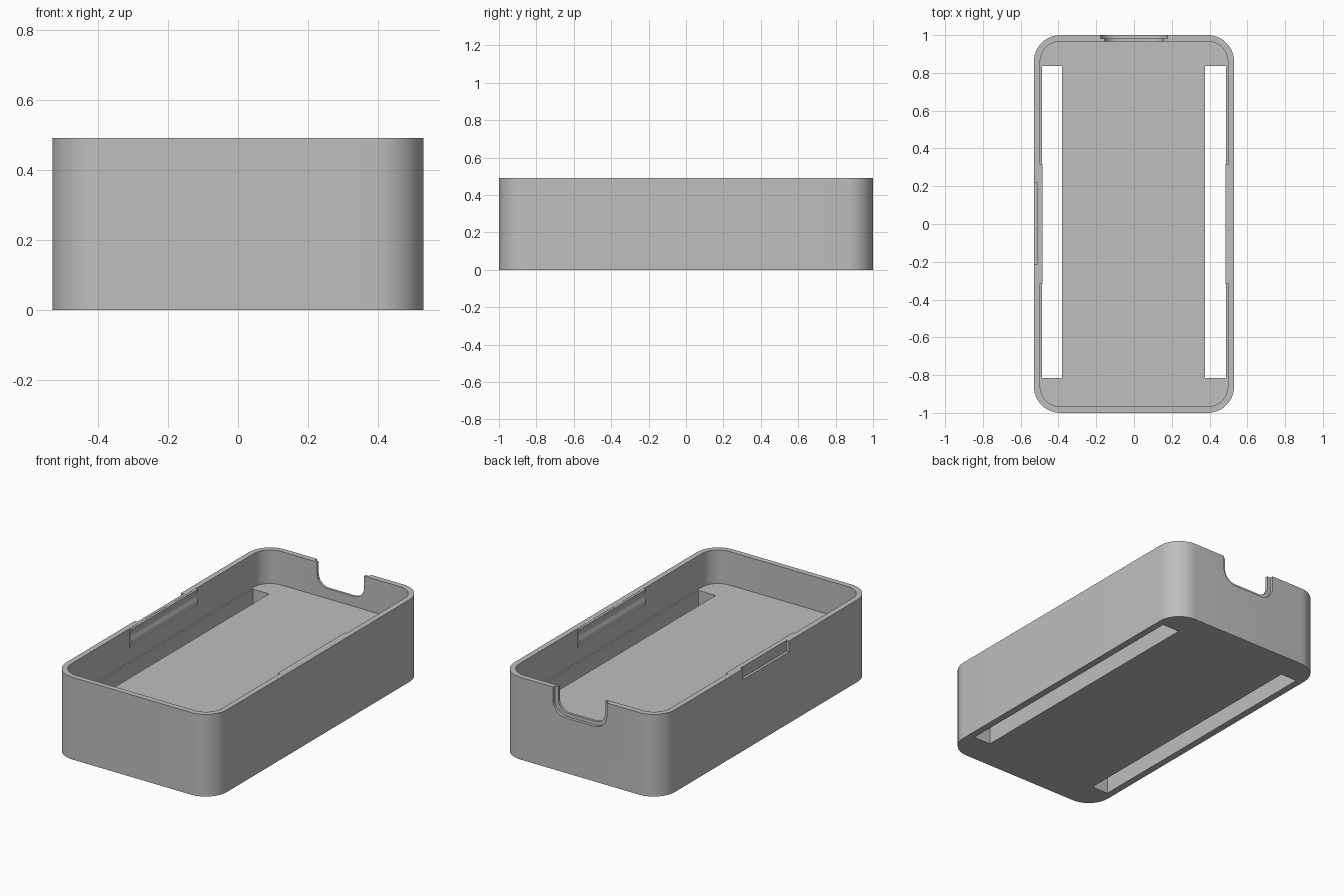
import bpy, bmesh
from math import sin, cos, pi, radians

cube = bpy.data.objects.get("Cube")
if cube:
    bpy.data.objects.remove(cube, do_unlink=True)

HALF_X, HALF_Y, HEIGHT = 0.53, 1.0, 0.49
WALL, FLOOR, CORNER = 0.033, 0.29, 0.14

grey = bpy.data.materials.new("plain grey")
grey.use_nodes = True
colour = (0.52, 0.52, 0.52, 1)
grey.diffuse_color = colour
grey.node_tree.nodes["Principled BSDF"].inputs["Base Color"].default_value = colour


def rounded_rect(u0, u1, v0, v1, r, steps=12):
    """Outline of a rectangle with rounded corners, counter-clockwise."""
    centres = [(u1 - r, v1 - r), (u0 + r, v1 - r), (u0 + r, v0 + r), (u1 - r, v0 + r)]
    points = []
    for quarter, (cu, cv) in enumerate(centres):
        for i in range(steps + 1):
            a = (quarter + i / steps) * pi / 2
            points.append((cu + r * cos(a), cv + r * sin(a)))
    return points


def prism(name, outline, lo, hi, axis="z"):
    """Extrude an outline along z (in xy) or along y (in xz)."""
    place = (lambda u, v, w: (u, v, w)) if axis == "z" else (lambda u, v, w: (u, w, v))
    bm = bmesh.new()
    rings = [[bm.verts.new(place(u, v, w)) for u, v in outline] for w in (lo, hi)]
    n = len(outline)
    for ring in rings:
        bm.faces.new(ring)
    for i in range(n):
        j = (i + 1) % n
        bm.faces.new((rings[0][i], rings[0][j], rings[1][j], rings[1][i]))
    bmesh.ops.recalc_face_normals(bm, faces=bm.faces)
    mesh = bpy.data.meshes.new(name)
    bm.to_mesh(mesh)
    bm.free()
    mesh.materials.append(grey)
    obj = bpy.data.objects.new(name, mesh)
    bpy.context.collection.objects.link(obj)
    return obj


def block(name, x0, x1, y0, y1, z0, z1):
    return prism(name, [(x0, y0), (x1, y0), (x1, y1), (x0, y1)], z0, z1)


def select(obj):
    bpy.ops.object.select_all(action="DESELECT")
    obj.select_set(True)
    bpy.context.view_layer.objects.active = obj


def cut(target, cutter):
    cutter.hide_render = True
    mod = target.modifiers.new("cut", "BOOLEAN")
    mod.operation, mod.solver, mod.object = "DIFFERENCE", "EXACT", cutter
    select(target)
    bpy.ops.object.modifier_apply(modifier=mod.name)
    bpy.data.objects.remove(cutter, do_unlink=True)


def smooth(obj):
    select(obj)
    bpy.ops.object.shade_smooth_by_angle(angle=radians(30))


# Tray body with a shallow cavity above a thick floor
tray = prism("tray", rounded_rect(-HALF_X, HALF_X, -HALF_Y, HALF_Y, CORNER), 0, HEIGHT)
ix, iy = HALF_X - WALL, HALF_Y - WALL
cut(tray, prism("cavity", rounded_rect(-ix, ix, -iy, iy, CORNER - WALL), FLOOR, 0.6))

# Long slots through the floor
cut(tray, block("left_slot", 0.375, 0.488, -0.815, 0.836, -0.1, 0.4))
cut(tray, block("right_slot", -0.488, -0.38, -0.815, 0.836, -0.1, 0.4))

# Cable notch in the back wall, with a wider step on the outside
cut(tray, prism("notch", rounded_rect(-0.155, 0.155, 0.35, 0.8, 0.07), 0.9, 1.1, "y"))
cut(tray, prism("notch_step", rounded_rect(-0.178, 0.178, 0.328, 0.8, 0.085), 0.982, 1.1, "y"))

# Shallow pry recess on the outside of one long wall
cut(tray, block("pry_recess", -0.6, -HALF_X + 0.016, -0.215, 0.22, HEIGHT - 0.065, 0.6))
smooth(tray)

# Rippled snap ridges inside both long walls
for name, side in (("left_snap_ridge", 1), ("right_snap_ridge", -1)):
    profile = [(side * (ix + 0.006), HEIGHT - 0.115), (side * (ix + 0.006), HEIGHT - 0.001)]
    for i in range(25):
        t = i / 24
        depth = 0.008 + 0.005 * cos(3 * pi * t)
        profile.append((side * (ix - depth), HEIGHT - 0.001 - 0.114 * t))
    smooth(prism(name, profile, -0.315, 0.315, "y"))
